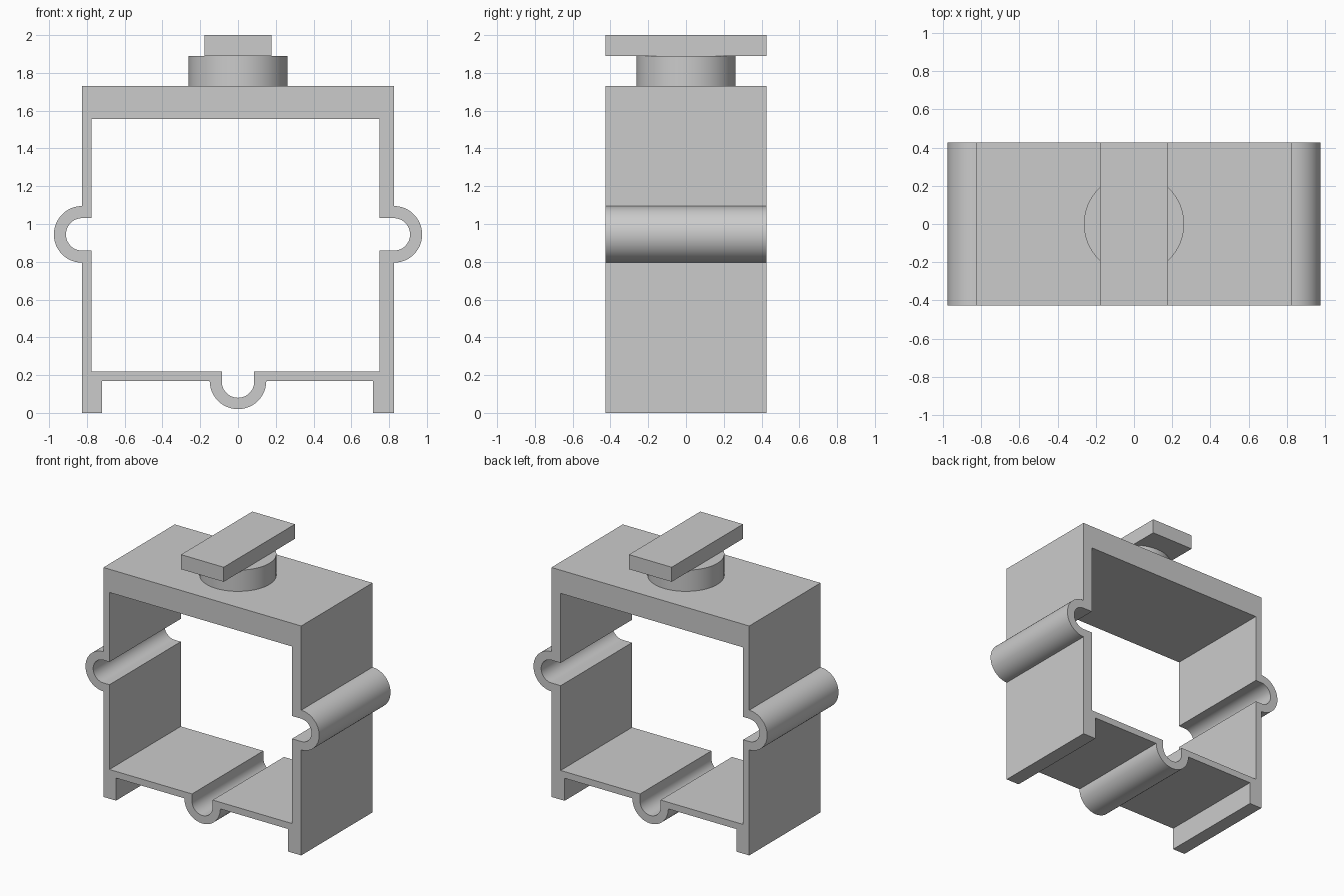
import bpy
import bmesh
from math import sin, cos, radians
from mathutils import Vector

cube = bpy.data.objects.get("Cube")
if cube:
    bpy.data.objects.remove(cube)

DEPTH = 0.85
HALF = DEPTH / 2
WALL_X = 0.825
TOP_Z = 1.73
GROOVE_Z = 0.945
FLOOR_Z = 0.17
R_OUT, R_IN = 0.15, 0.086

grey = bpy.data.materials.new("plain_grey")
grey.use_nodes = True
grey.diffuse_color = (0.6, 0.6, 0.6, 1)
grey.node_tree.nodes["Principled BSDF"].inputs["Base Color"].default_value = (0.6, 0.6, 0.6, 1)


def arc(cx, cz, r, start, end, steps=24):
    """Points along an arc in the x-z plane."""
    angles = [radians(start + (end - start) * i / steps) for i in range(steps + 1)]
    return [(cx + r * cos(a), cz + r * sin(a)) for a in angles]


def finish(name, bm):
    bmesh.ops.recalc_face_normals(bm, faces=bm.faces)
    mesh = bpy.data.meshes.new(name)
    bm.to_mesh(mesh)
    bm.free()
    mesh.materials.append(grey)
    obj = bpy.data.objects.new(name, mesh)
    bpy.context.collection.objects.link(obj)
    bpy.ops.object.select_all(action="DESELECT")
    obj.select_set(True)
    bpy.context.view_layer.objects.active = obj
    bpy.ops.object.shade_smooth_by_angle(angle=radians(30))
    return obj


def extrude_loops(name, loops):
    """Fill nested x-z outlines (inner ones become holes) and extrude along y."""
    bm = bmesh.new()
    edges = []
    for loop in loops:
        verts = [bm.verts.new((x, -HALF, z)) for x, z in loop]
        edges += [bm.edges.new((a, b)) for a, b in zip(verts, verts[1:] + verts[:1])]
    bmesh.ops.triangle_fill(bm, edges=edges, use_beauty=True, normal=Vector((0, -1, 0)))
    result = bmesh.ops.extrude_face_region(bm, geom=bm.faces[:], use_keep_orig=True)
    moved = [g for g in result["geom"] if isinstance(g, bmesh.types.BMVert)]
    bmesh.ops.translate(bm, verts=moved, vec=(0, DEPTH, 0))
    return finish(name, bm)


# Frame: outer outline with legs and three rounded channels
outer = [(-WALL_X, TOP_Z)]
outer += arc(-WALL_X, GROOVE_Z, R_OUT, 90, 270)
outer += [(-WALL_X, 0), (-0.72, 0), (-0.72, FLOOR_Z)]
outer += arc(0, FLOOR_Z, R_OUT, 180, 360)
outer += [(0.715, FLOOR_Z), (0.715, 0), (WALL_X, 0)]
outer += arc(WALL_X, GROOVE_Z, R_OUT, -90, 90)
outer += [(WALL_X, TOP_Z)]

# Frame: inner opening with the channel grooves
LEFT, RIGHT, LOW, HIGH = -0.775, 0.748, 0.22, 1.555
inner = [(LEFT, HIGH), (LEFT, GROOVE_Z + R_IN)]
inner += arc(-WALL_X, GROOVE_Z, R_IN, 90, 270)
inner += [(LEFT, GROOVE_Z - R_IN), (LEFT, LOW), (-R_IN, LOW)]
inner += arc(0, FLOOR_Z - 0.004, R_IN, 180, 360)
inner += [(R_IN, LOW), (RIGHT, LOW), (RIGHT, GROOVE_Z - R_IN)]
inner += arc(WALL_X, GROOVE_Z, R_IN, -90, 90)
inner += [(RIGHT, GROOVE_Z + R_IN), (RIGHT, HIGH)]
extrude_loops("channel_frame", [outer, inner])

# Round neck on the top
bm = bmesh.new()
bmesh.ops.create_cone(bm, cap_ends=True, segments=64, radius1=0.262, radius2=0.262, depth=0.16)
bmesh.ops.translate(bm, verts=bm.verts, vec=(0, 0, TOP_Z + 0.08))
finish("round_neck", bm)

# Flat crossbar on the neck
extrude_loops("top_crossbar", [[(-0.178, 1.89), (0.178, 1.89), (0.178, 2), (-0.178, 2)]])
